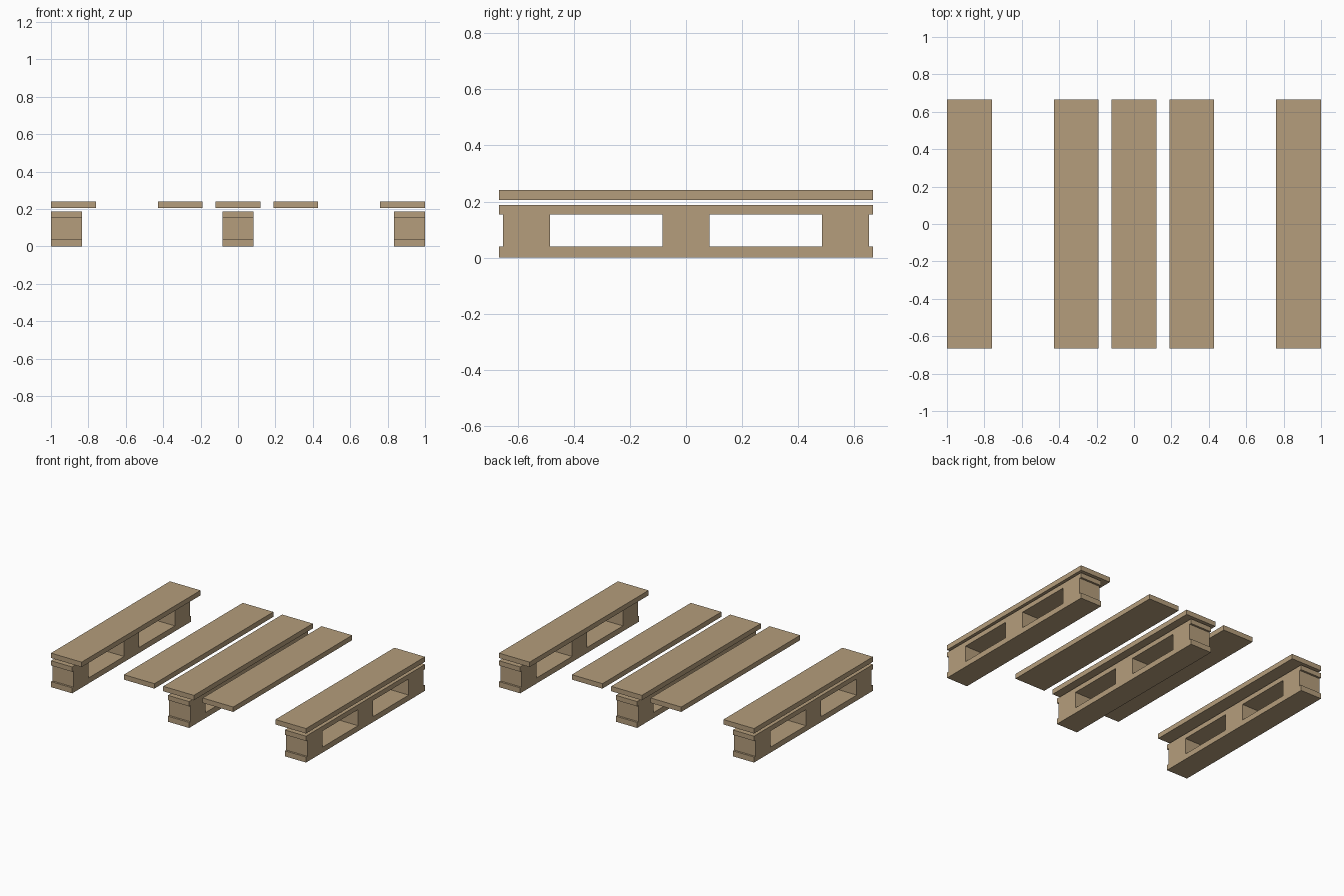
import bpy, bmesh
from mathutils import Vector

if "Cube" in bpy.data.objects:
    bpy.data.objects.remove(bpy.data.objects["Cube"])

wood = bpy.data.materials.new("wood")
wood.diffuse_color = (0.46, 0.34, 0.2, 1)
wood.use_nodes = True
wood.node_tree.nodes["Principled BSDF"].inputs["Base Color"].default_value = wood.diffuse_color

HALF = 0.666                                  # half length of every board
BOARD_W, BOARD_Z = 0.24, (0.206, 0.241)       # deck boards
RUNNER_W = 0.166
Z_LOW, Z_HIGH, Z_TOP = 0.039, 0.153, 0.187    # runner levels


def finish(name, bm):
    bmesh.ops.recalc_face_normals(bm, faces=bm.faces)
    mesh = bpy.data.meshes.new(name)
    bm.to_mesh(mesh)
    bm.free()
    mesh.materials.append(wood)
    bpy.context.collection.objects.link(bpy.data.objects.new(name, mesh))


def deck_board(name, x):
    bm = bmesh.new()
    bmesh.ops.create_cube(bm, size=1)
    z0, z1 = BOARD_Z
    bmesh.ops.scale(bm, verts=bm.verts, vec=(BOARD_W, 2 * HALF, z1 - z0))
    bmesh.ops.translate(bm, verts=bm.verts, vec=(x, 0, (z0 + z1) / 2))
    finish(name, bm)


def runner(name, x):
    # side profile with notched ends and two fork openings, extruded across x
    half = [(HALF, 0), (HALF, Z_LOW), (0.652, Z_LOW),
            (0.652, Z_HIGH), (HALF, Z_HIGH), (HALF, Z_TOP)]
    outline = half + [(-y, z) for y, z in reversed(half)]
    holes = [[(s * 0.084, Z_LOW), (s * 0.484, Z_LOW),
              (s * 0.484, Z_HIGH), (s * 0.084, Z_HIGH)] for s in (-1, 1)]
    bm = bmesh.new()
    for loop in [outline] + holes:
        vs = [bm.verts.new((x - RUNNER_W / 2, y, z)) for y, z in loop]
        for a, b in zip(vs, vs[1:] + vs[:1]):
            bm.edges.new((a, b))
    bmesh.ops.triangle_fill(bm, edges=bm.edges[:], use_beauty=True, normal=Vector((1, 0, 0)))
    ext = bmesh.ops.extrude_face_region(bm, geom=bm.faces[:], use_keep_orig=True)
    moved = [g for g in ext["geom"] if isinstance(g, bmesh.types.BMVert)]
    bmesh.ops.translate(bm, verts=moved, vec=(RUNNER_W, 0, 0))
    finish(name, bm)


# Five loose-laid deck boards
for i, x in enumerate((-0.88, -0.309, 0, 0.309, 0.88), 1):
    deck_board(f"deck_board_{i}", x)

# Three runners with fork openings
for side, x in (("left", -0.917), ("middle", 0), ("right", 0.917)):
    runner(f"{side}_runner", x)
